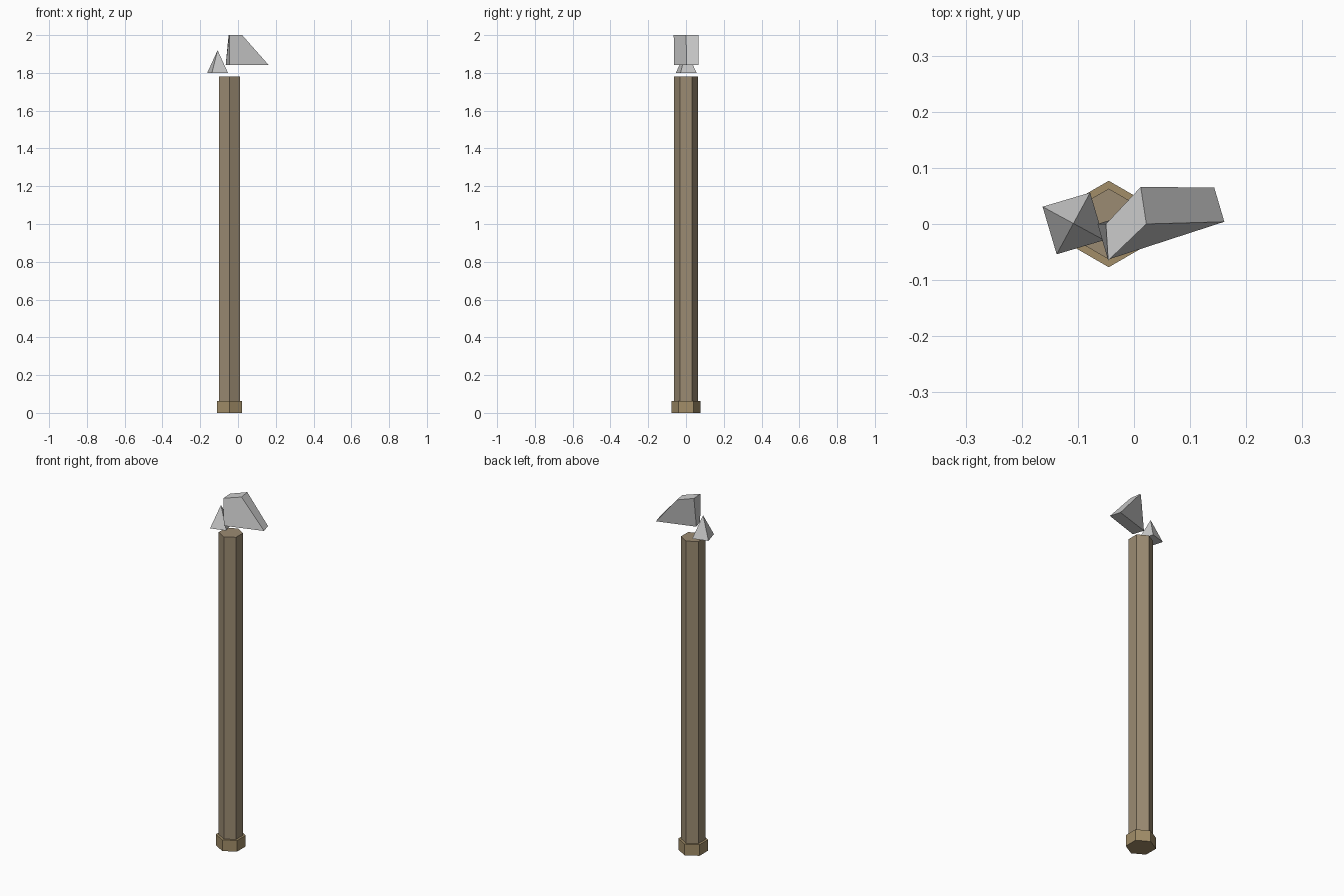
import bpy, math

if "Cube" in bpy.data.objects:
    bpy.data.objects.remove(bpy.data.objects["Cube"])


def make_object(name, verts, faces, color=None):
    mesh = bpy.data.meshes.new(name)
    mesh.from_pydata(verts, [], faces)
    mesh.update()
    obj = bpy.data.objects.new(name, mesh)
    bpy.context.collection.objects.link(obj)
    if color:
        mat = bpy.data.materials.new(name + "_color")
        mat.diffuse_color = (*color, 1)
        mat.use_nodes = True
        mat.node_tree.nodes["Principled BSDF"].inputs["Base Color"].default_value = mat.diffuse_color
        mesh.materials.append(mat)
    return obj


def ring(x, y, r, n, turn):
    return [(x + r * math.cos(turn + math.tau * i / n),
             y + r * math.sin(turn + math.tau * i / n)) for i in range(n)]


def loft(name, low, high, z0, z1, color=None):
    """Closed solid between two counter-clockwise rings."""
    n = len(low)
    verts = [(x, y, z0) for x, y in low] + [(x, y, z1) for x, y in high]
    faces = [tuple(reversed(range(n))), tuple(range(n, 2 * n))]
    faces += [(i, (i + 1) % n, n + (i + 1) % n, n + i) for i in range(n)]
    return make_object(name, verts, faces, color)


# Hexagonal shaft and wider butt cap
CX = -0.045
for name, r, z0, z1, color in (
        ("shaft", 0.063, 0.063, 1.78, (0.33, 0.26, 0.17)),
        ("butt_cap", 0.077, 0.0, 0.063, (0.36, 0.27, 0.14))):
    hexagon = ring(CX, 0, r, 6, math.pi / 2)
    loft(name, hexagon, hexagon, z0, z1, color)

# Small four-sided spike floating beside the shaft top
base = ring(-0.108, 0.001, 0.0625, 4, math.radians(-28.5))
make_object("small_spike",
            [(x, y, 1.80) for x, y in base] + [(-0.108, 0.001, 1.92)],
            [(3, 2, 1, 0)] + [(i, (i + 1) % 4, 4) for i in range(4)])

# Twisted, slanted head shard above the shaft
loft("head_shard",
     [(-0.065, 0.0), (-0.045, -0.063), (0.161, 0.004), (0.143, 0.065)],
     [(-0.05, 0.0), (-0.046, -0.065), (0.022, 0.0), (0.012, 0.066)],
     1.843, 2.0)
